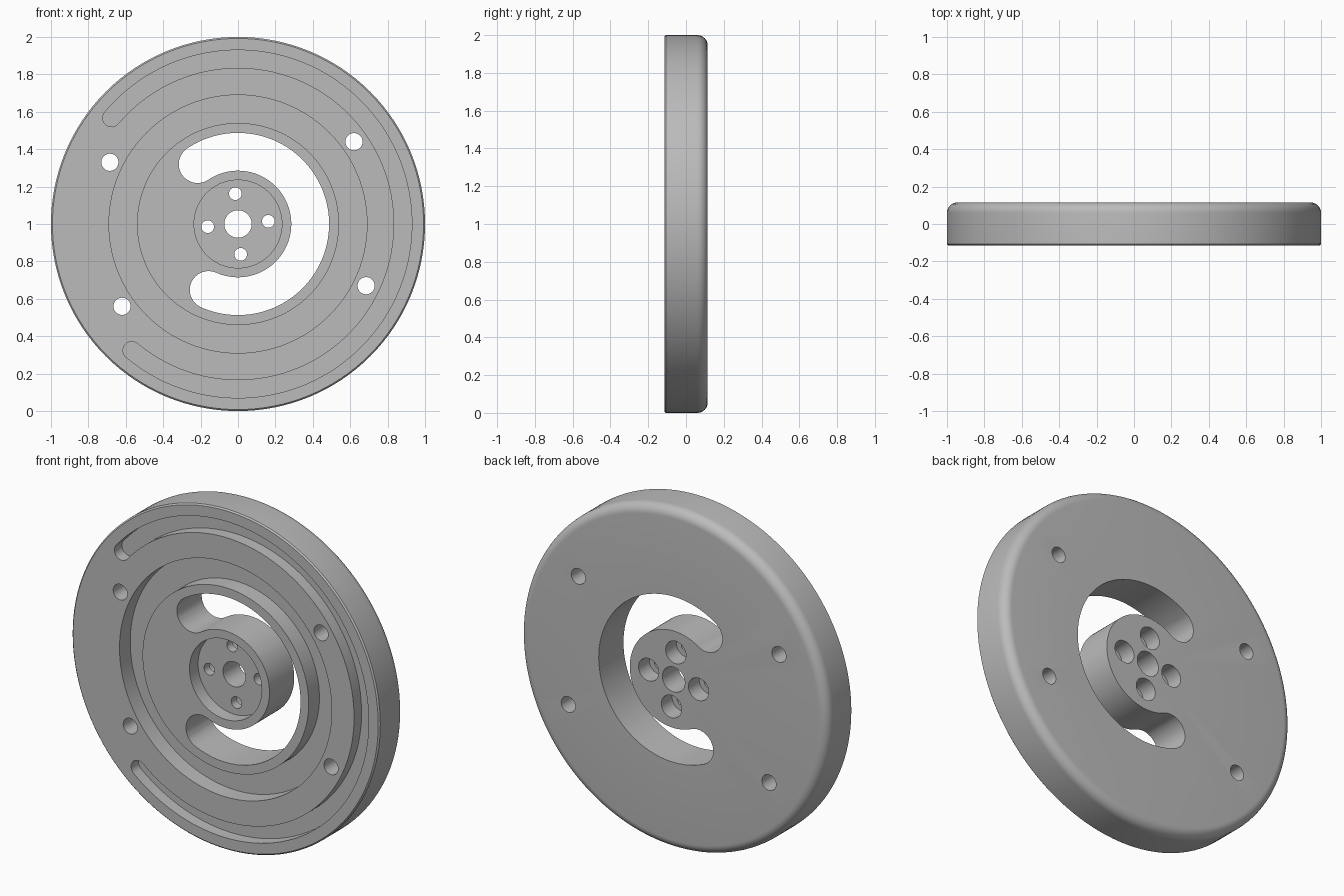
import bpy, bmesh, math
from mathutils import Matrix

old = bpy.data.objects.get("Cube")
if old:
    bpy.data.objects.remove(old, do_unlink=True)

FRONT, BACK, MID = -0.115, 0.115, 1.0
SEGMENTS = 128

metal = bpy.data.materials.new("grey metal")
metal.use_nodes = True
grey = (0.5, 0.5, 0.5, 1)
metal.diffuse_color = grey
metal.node_tree.nodes["Principled BSDF"].inputs["Base Color"].default_value = grey


def make_object(name, bm):
    bmesh.ops.recalc_face_normals(bm, faces=bm.faces[:])
    mesh = bpy.data.meshes.new(name)
    bm.to_mesh(mesh)
    bm.free()
    mesh.materials.append(metal)
    obj = bpy.data.objects.new(name, mesh)
    obj.location.z = MID
    bpy.context.collection.objects.link(obj)
    return obj


def lathe(name, profile):
    """Turn a closed (radius, y) outline around the y axis."""
    bm = bmesh.new()
    verts = [bm.verts.new((r, y, 0)) for r, y in profile]
    edges = [bm.edges.new((v, verts[i - 1])) for i, v in enumerate(verts)]
    bmesh.ops.spin(bm, geom=verts + edges, cent=(0, 0, 0), axis=(0, 1, 0),
                   angle=math.tau, steps=SEGMENTS, use_merge=True)
    bmesh.ops.remove_doubles(bm, verts=bm.verts[:], dist=1e-5)
    return make_object(name, bm)


def prism(name, outline, y0, y1):
    """Extrude an (x, z) outline from y0 to y1."""
    bm = bmesh.new()
    face = bm.faces.new([bm.verts.new((x, y0, z)) for x, z in outline])
    new = bmesh.ops.extrude_face_region(bm, geom=[face])["geom"]
    bmesh.ops.translate(bm, vec=(0, y1 - y0, 0),
                        verts=[v for v in new if isinstance(v, bmesh.types.BMVert)])
    return make_object(name, bm)


def arc(cx, cz, r, start, end, steps):
    return [(cx + r * math.cos(a), cz + r * math.sin(a))
            for a in (math.radians(start + (end - start) * i / steps)
                      for i in range(steps + 1))]


def arc_slot(inner, outer, start, end):
    """Outline of a curved slot with round ends."""
    mid, cap = (inner + outer) / 2, (outer - inner) / 2
    a, b = math.radians(start), math.radians(end)
    return (arc(0, 0, outer, start, end, 90)
            + arc(mid * math.cos(b), mid * math.sin(b), cap, end, end + 180, 16)[1:-1]
            + arc(0, 0, inner, end, start, 90)
            + arc(mid * math.cos(a), mid * math.sin(a), cap, start + 180, start + 360, 16)[1:-1])


def round_hole(name, x, z, r, y0, y1):
    return prism(name, arc(x, z, r, 0, 360, 32)[:-1], y0, y1)


def cut(target, cutter):
    mod = target.modifiers.new(cutter.name, "BOOLEAN")
    mod.operation = "DIFFERENCE"
    mod.solver = "EXACT"
    mod.object = cutter
    cutter.hide_render = True
    cutter.hide_viewport = True
    cutter.hide_set(True)
    return mod


# Turned body: bore, hub pocket, ring groove and rounded back rim
POCKET, GROOVE, EDGE, ROUND = FRONT + 0.08, FRONT + 0.1, 0.008, 0.055
profile = [(0.073, BACK), (0.073, POCKET), (0.235, POCKET), (0.235, FRONT),
           (0.54, FRONT), (0.54, GROOVE), (0.69, GROOVE), (0.69, FRONT),
           (1 - EDGE, FRONT), (1, FRONT + EDGE)]
profile += arc(1 - ROUND, BACK - ROUND, ROUND, 0, 90, 8)
wheel = lathe("wheel_body", profile)

# Through slot around the hub, and shallow slot near the rim
cutters = [prism("hub_slot_cutter", arc_slot(0.285, 0.487, -114, 124), -0.3, 0.3),
           prism("rim_slot_cutter", arc_slot(0.835, 0.93, -130, 140),
                 FRONT - 0.1, FRONT + 0.07)]

# Mounting holes in the outer ring
for i, (x, z) in enumerate([(0.62, 0.44), (-0.685, 0.33), (0.685, -0.33), (-0.62, -0.44)]):
    cutters.append(round_hole(f"mounting_hole_cutter_{i}", x, z, 0.046, -0.3, 0.3))

# Hub screw holes, counterbored from the back
for i in range(4):
    a = math.radians(5 + 90 * i)
    x, z = 0.163 * math.cos(a), 0.163 * math.sin(a)
    cutters.append(round_hole(f"screw_hole_cutter_{i}", x, z, 0.034, -0.3, 0.3))
    cutters.append(round_hole(f"counterbore_cutter_{i}", x, z, 0.066, BACK - 0.1, 0.3))

for cutter in cutters:
    cut(wheel, cutter)

# Apply the cuts, then remove the cutters
bpy.context.view_layer.update()
depsgraph = bpy.context.evaluated_depsgraph_get()
result = bpy.data.meshes.new_from_object(wheel.evaluated_get(depsgraph))
wheel.modifiers.clear()
wheel.data = result
for cutter in cutters:
    bpy.data.objects.remove(cutter, do_unlink=True)

bpy.ops.object.select_all(action="DESELECT")
wheel.select_set(True)
bpy.context.view_layer.objects.active = wheel
bpy.ops.object.shade_smooth_by_angle(angle=math.radians(30))
